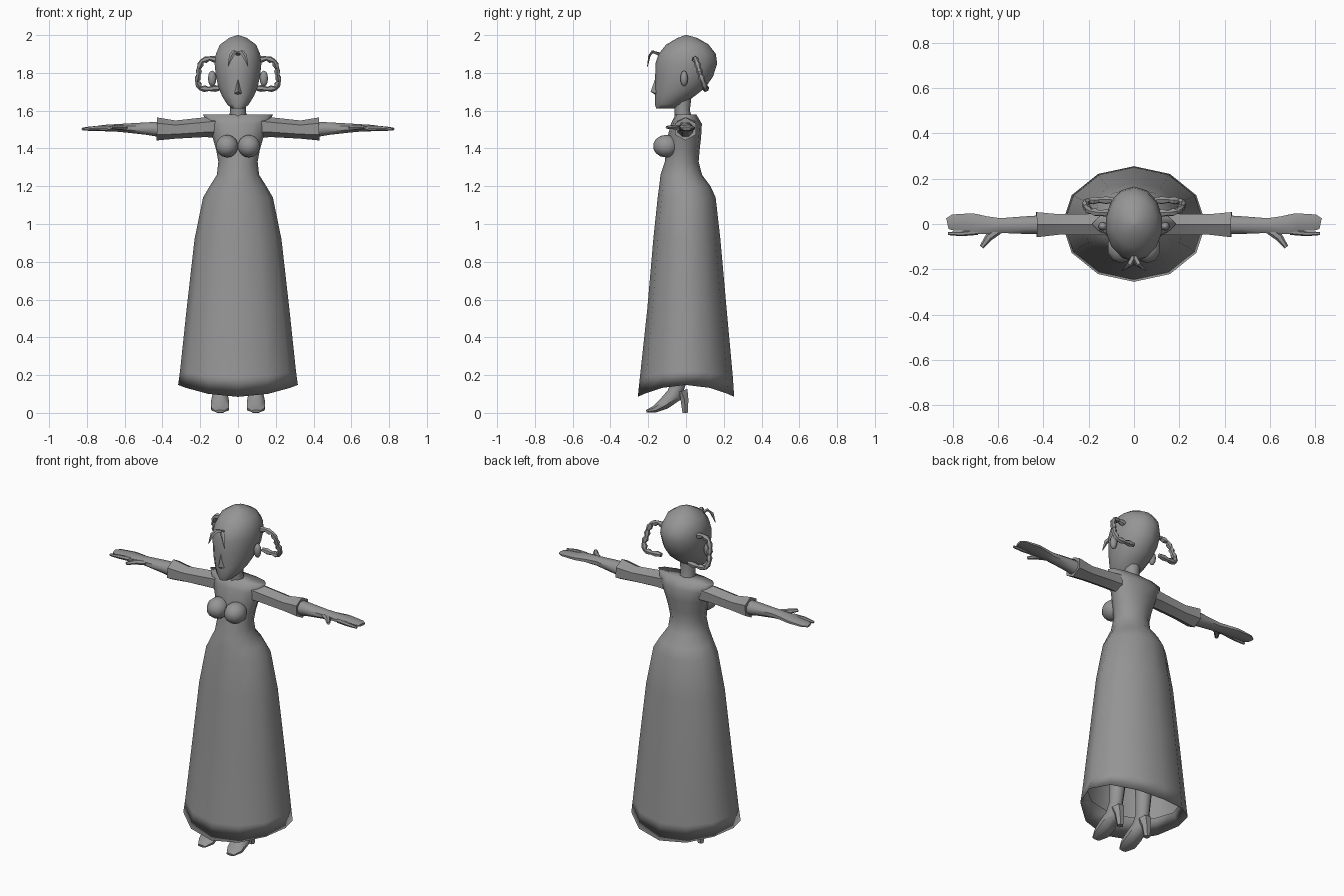
import bpy, bmesh, math
from mathutils import Vector

grey = bpy.data.materials.new("plain_grey")
grey.diffuse_color = (0.3, 0.3, 0.3, 1)


def finish(name, bm, angle=50, mirror=False):
    bmesh.ops.recalc_face_normals(bm, faces=bm.faces)
    me = bpy.data.meshes.new(name)
    bm.to_mesh(me)
    bm.free()
    me.materials.append(grey)
    ob = bpy.data.objects.new(name, me)
    bpy.context.collection.objects.link(ob)
    bpy.ops.object.select_all(action='DESELECT')
    ob.select_set(True)
    bpy.context.view_layer.objects.active = ob
    bpy.ops.object.shade_smooth_by_angle(angle=math.radians(angle))
    if mirror:
        ob.modifiers.new("mirror", 'MIRROR').use_mirror_merge = False
    return ob


def skin(name, rings, caps=(True, True), **kw):
    """Joins rings of points into a surface."""
    bm = bmesh.new()
    rows = [[bm.verts.new(p) for p in r] for r in rings]
    n = len(rows[0])
    for a, b in zip(rows, rows[1:]):
        for i in range(n):
            j = (i + 1) % n
            bm.faces.new((a[i], a[j], b[j], b[i]))
    for row, cap in zip((rows[0], rows[-1]), caps):
        if cap:
            bm.faces.new(row)
    return finish(name, bm, **kw)


def level_ring(z, front, back, rx, n=12, lift=0):
    """Horizontal oval; lift raises its sides."""
    cy, ry = (front + back) / 2, (back - front) / 2
    out = []
    for i in range(n):
        t = 2 * math.pi * i / n
        out.append((rx * math.sin(t), cy - ry * math.cos(t), z + lift * math.sin(t) ** 2))
    return out


def tube(name, path, side, n=6, phase=0, **kw):
    """Sweep along (x, y, z, half width, half height); side is the width axis."""
    pts = [Vector(p[:3]) for p in path]
    rings = []
    for k, p in enumerate(path):
        t = (pts[min(k + 1, len(pts) - 1)] - pts[max(k - 1, 0)]).normalized()
        s = Vector(side)
        s = (s - t * s.dot(t)).normalized()
        u = t.cross(s)
        rings.append([pts[k] + s * p[3] * math.cos(phase + 2 * math.pi * i / n)
                      + u * p[4] * math.sin(phase + 2 * math.pi * i / n) for i in range(n)])
    return skin(name, rings, **kw)


def ball(name, loc, size, u=10, v=7, **kw):
    bm = bmesh.new()
    bmesh.ops.create_uvsphere(bm, u_segments=u, v_segments=v, radius=1)
    bmesh.ops.scale(bm, vec=size, verts=bm.verts)
    bmesh.ops.translate(bm, vec=loc, verts=bm.verts)
    return finish(name, bm, **kw)


# Dress: inner hem fold, long skirt, waist, bodice (z, front, back, half width, side lift)
dress = [(0.22, -0.22, 0.22, 0.28, 0.0), (0.085, -0.255, 0.255, 0.317, 0.063),
         (0.19, -0.244, 0.248, 0.307, 0.03), (0.55, -0.205, 0.215, 0.272, 0),
         (0.92, -0.173, 0.182, 0.23, 0), (1.14, -0.15, 0.157, 0.185, 0),
         (1.20, -0.142, 0.13, 0.15, 0), (1.26, -0.135, 0.085, 0.112, 0),
         (1.33, -0.112, 0.067, 0.104, 0), (1.39, -0.105, 0.072, 0.115, 0),
         (1.46, -0.098, 0.08, 0.135, 0), (1.53, -0.08, 0.084, 0.163, 0),
         (1.58, -0.055, 0.055, 0.185, 0)]
skin("dress", [level_ring(z, f, b, r, 12, l) for z, f, b, r, l in dress],
     caps=(False, True), angle=180)
ball("bust", (0.058, -0.105, 1.412), (0.062, 0.07, 0.06), mirror=True)

# Neck and head
skin("neck", [level_ring(z, f, b, r, 8) for z, f, b, r in
              [(1.54, -0.06, 0.04, 0.05), (1.60, -0.06, 0.02, 0.042), (1.68, -0.07, 0.03, 0.045)]])
head = [(1.612, -0.158, -0.06, 0.035), (1.635, -0.165, -0.015, 0.06), (1.68, -0.163, 0.05, 0.088),
        (1.72, -0.165, 0.10, 0.105), (1.78, -0.163, 0.143, 0.12), (1.85, -0.162, 0.165, 0.127),
        (1.90, -0.145, 0.158, 0.12), (1.95, -0.105, 0.12, 0.098), (1.985, -0.045, 0.06, 0.048),
        (2.0, -0.004, 0.004, 0.004)]
skin("head", [level_ring(z, f, b, r, 14) for z, f, b, r in head], angle=60)

# Nose
bm = bmesh.new()
top, tip, base, left, right = [bm.verts.new(p) for p in
    [(0, -0.163, 1.77), (0, -0.187, 1.70), (0, -0.158, 1.682), (-0.022, -0.155, 1.69), (0.022, -0.155, 1.69)]]
for f in [(top, left, tip), (top, tip, right), (left, base, tip), (tip, base, right)]:
    bm.faces.new(f)
finish("nose", bm, 60)

# Ears
ball("ear", (0.137, -0.01, 1.77), (0.022, 0.02, 0.042), 8, 6, mirror=True)

# Forelock strands
tube("forelock", [(0.0, -0.145, 1.90, 0.012, 0.010), (0.018, -0.178, 1.912, 0.013, 0.008),
                  (0.036, -0.194, 1.89, 0.012, 0.006), (0.053, -0.204, 1.835, 0.002, 0.002)],
     (1, 0, 0.4), n=4, mirror=True)

# Looped braids with alternating thick and thin bands
loop = [(0.10, 0.05, 1.865), (0.15, 0.048, 1.877), (0.19, 0.055, 1.863), (0.207, 0.067, 1.825),
        (0.208, 0.077, 1.79), (0.217, 0.09, 1.755), (0.20, 0.102, 1.718), (0.155, 0.105, 1.715),
        (0.09, 0.105, 1.72)]
braid = []
for a, b in zip(loop, loop[1:]):
    mid = [(p + q) / 2 for p, q in zip(a, b)]
    braid += [(*a, 0.012, 0.011), (*mid, 0.018, 0.018)]
tube("looped_braid", braid + [(*loop[-1], 0.012, 0.012)], (0, 1, 0.4), n=6, angle=35, mirror=True)

# Sleeves with flared cuffs
Y = (0, 1, 0)
tube("sleeve", [(0.12, 0, 1.515, 0.055, 0.058), (0.18, -0.002, 1.512, 0.054, 0.052),
                (0.33, -0.002, 1.50, 0.052, 0.048), (0.43, -0.003, 1.503, 0.064, 0.061),
                (0.425, -0.003, 1.503, 0.045, 0.042)],
     Y, n=6, phase=math.pi / 6, mirror=True)

# Forearm and palm
tube("forearm_and_hand", [(0.40, -0.003, 1.50, 0.045, 0.045), (0.48, -0.005, 1.505, 0.042, 0.036),
                          (0.59, -0.007, 1.508, 0.035, 0.026), (0.65, -0.005, 1.509, 0.042, 0.021),
                          (0.71, 0.0, 1.508, 0.05, 0.018), (0.725, 0.008, 1.507, 0.042, 0.016),
                          (0.80, 0.007, 1.504, 0.038, 0.011), (0.823, 0.002, 1.503, 0.026, 0.007)],
     Y, n=8, phase=math.pi / 8, mirror=True)
tube("index_finger", [(0.69, -0.036, 1.508, 0.012, 0.014), (0.76, -0.043, 1.507, 0.011, 0.012),
                      (0.82, -0.042, 1.502, 0.007, 0.007)], Y, n=6, mirror=True)
tube("thumb", [(0.59, -0.025, 1.508, 0.016, 0.014), (0.64, -0.058, 1.513, 0.018, 0.014),
               (0.672, -0.102, 1.512, 0.010, 0.008)], (1, 0, 0), n=6, mirror=True)

# Lower legs running into pointed shoes
X = (1, 0, 0)
tube("leg_and_shoe", [(0.09, -0.02, 0.50, 0.05, 0.052), (0.092, -0.03, 0.28, 0.046, 0.05),
                      (0.095, -0.042, 0.15, 0.038, 0.042), (0.095, -0.062, 0.095, 0.042, 0.046),
                      (0.095, -0.115, 0.05, 0.052, 0.035), (0.095, -0.165, 0.02, 0.05, 0.02),
                      (0.095, -0.21, 0.008, 0.025, 0.008)], X, n=8, phase=math.pi / 8, mirror=True)
tube("shoe_heel", [(0.095, -0.025, 0.115, 0.038, 0.04), (0.095, -0.008, 0.07, 0.03, 0.024),
                   (0.095, -0.004, 0.0, 0.018, 0.017)], X, n=6, mirror=True)
